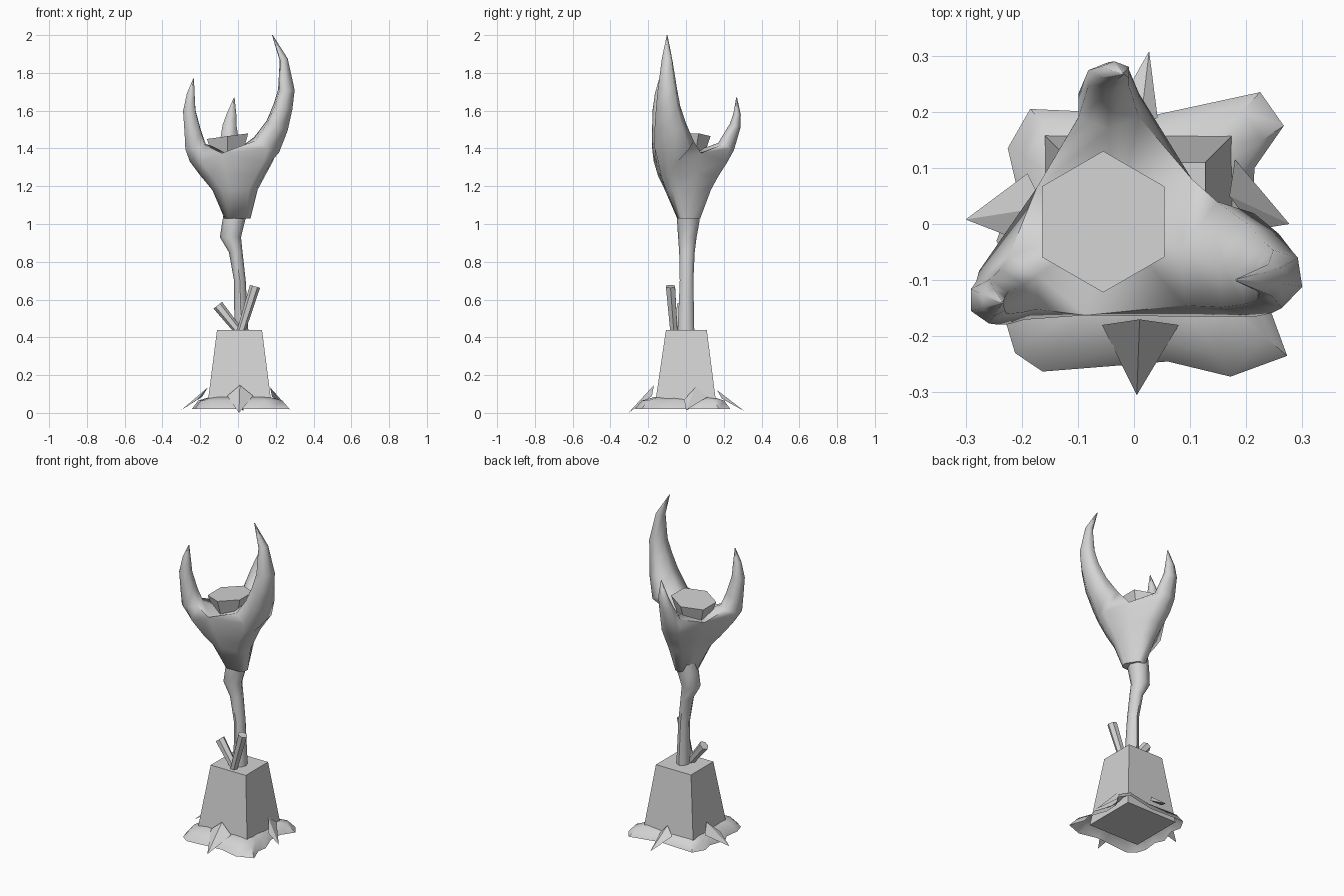
import bpy, bmesh
from math import sin, cos, pi, radians
from mathutils import Vector

cube = bpy.data.objects.get("Cube")
if cube:
    bpy.data.objects.remove(cube, do_unlink=True)

stone = bpy.data.materials.new("grey_stone")
stone.use_nodes = True
GREY = (0.65, 0.65, 0.65, 1)
stone.diffuse_color = GREY
stone.node_tree.nodes["Principled BSDF"].inputs["Base Color"].default_value = GREY


def finish(name, bm, smooth=None):
    """Turn a bmesh into a named object with the stone material."""
    bmesh.ops.recalc_face_normals(bm, faces=bm.faces)
    mesh = bpy.data.meshes.new(name)
    bm.to_mesh(mesh)
    bm.free()
    mesh.materials.append(stone)
    obj = bpy.data.objects.new(name, mesh)
    bpy.context.collection.objects.link(obj)
    if smooth:
        bpy.ops.object.select_all(action='DESELECT')
        obj.select_set(True)
        bpy.context.view_layer.objects.active = obj
        bpy.ops.object.shade_smooth_by_angle(angle=radians(smooth))


def skin(bm, loops):
    """Bridge successive vertex loops of equal length with quads."""
    for low, high in zip(loops, loops[1:]):
        for i in range(len(low)):
            j = (i + 1) % len(low)
            bm.faces.new((low[i], low[j], high[j], high[i]))


def add_loops(bm, rings):
    return [[bm.verts.new(p) for p in ring] for ring in rings]


def loft(name, rings, smooth=None, open_base=False):
    """Skin a list of point rings and cap the ends."""
    bm = bmesh.new()
    loops = add_loops(bm, rings)
    skin(bm, loops)
    if not open_base:
        bm.faces.new(loops[0])
    bm.faces.new(loops[-1])
    finish(name, bm, smooth)


def tube_rings(path, facing, sides, turn=0):
    """Ellipses along a path of (x, y, z, depth radius, width radius)."""
    points = [Vector(p[:3]) for p in path]
    side = Vector((0, 0, 1)).cross(Vector(facing)).normalized()
    rings = []
    for i, p in enumerate(path):
        along = points[min(i + 1, len(path) - 1)] - points[max(i - 1, 0)]
        out = side.cross(along).normalized()
        angles = [2 * pi * (k + turn) / sides for k in range(sides)]
        rings.append([points[i] + out * p[3] * cos(a) + side * p[4] * sin(a)
                      for a in angles])
    return rings


def rectangle(x, y, hx, hy, z):
    return [(x + sx * hx, y + sy * hy, z)
            for sx, sy in ((-1, -1), (1, -1), (1, 1), (-1, 1))]


# Tapered square pedestal
loft("pedestal", [rectangle(0.008, -0.002, 0.172, 0.165, 0.025),
                  rectangle(0.008, 0.002, 0.119, 0.108, 0.44)])

# Lumpy ground skirt around the pedestal
outline = [(-0.185, 0.205), (-0.225, 0.135), (-0.21, 0.07), (-0.245, -0.03),
           (-0.22, -0.08), (-0.23, -0.17), (-0.212, -0.23), (-0.163, -0.263),
           (0, -0.25), (0.06, -0.245), (0.172, -0.272), (0.273, -0.235),
           (0.24, -0.145), (0.25, -0.09), (0.21, 0.02), (0.215, 0.1),
           (0.267, 0.175), (0.225, 0.235), (0.04, 0.195)]
loft("ground_skirt", [[(x * s, y * s, z) for x, y in outline]
                      for s, z in ((1, 0.02), (0.86, 0.065), (0.6, 0.085))],
     40, open_base=True)

# Pointed leaves: two base corners, ridge peak and tip
leaves = {
    "front_leaf": [(-0.057, -0.18, 0.09), (0.08, -0.18, 0.09),
                   (0.01, -0.17, 0.147), (0.005, -0.305, 0.0)],
    "left_leaf": [(0.18, 0.115, 0.085), (0.215, -0.01, 0.07),
                  (0.17, 0.05, 0.135), (0.277, 0, 0.015)],
    "right_leaf": [(-0.19, 0.09, 0.085), (-0.215, -0.025, 0.07),
                   (-0.16, 0.03, 0.135), (-0.3, 0.008, 0.015)],
    "back_leaf": [(-0.04, 0.19, 0.075), (0.042, 0.19, 0.075),
                  (0.01, 0.165, 0.12), (0.027, 0.308, 0.01)],
}
for name, corners in leaves.items():
    bm = bmesh.new()
    v = [bm.verts.new(c) for c in corners]
    for skip in range(4):
        bm.faces.new([v[i] for i in range(4) if i != skip])
    finish(name, bm)

# Crooked stem
FRONT = (0, -1, 0)
loft("stem", tube_rings([
    (0.018, 0, 0.43, 0.044, 0.037), (0.01, 0.003, 0.7, 0.036, 0.031),
    (-0.012, 0.005, 0.85, 0.041, 0.036), (-0.04, 0.007, 0.93, 0.049, 0.056),
    (-0.022, 0.012, 1.02, 0.06, 0.06), (-0.012, 0.015, 1.08, 0.06, 0.06)],
    FRONT, 8), 50)

# Broken twigs beside the stem
loft("right_twig", tube_rings([(0.005, -0.04, 0.43, 0.022, 0.022),
                               (-0.107, -0.022, 0.57, 0.029, 0.029)], (-1, 0, 0), 6))
loft("left_twig", tube_rings([(0.015, -0.064, 0.43, 0.022, 0.022),
                              (0.09, -0.082, 0.67, 0.028, 0.028)], (1, 0, 0), 6))


# Three-cornered cup: each corner gives three points, each web one
def cup_ring(z, web_z, corners, width):
    centre = sum((Vector(c) for c in corners), Vector((0, 0))) / 3
    trios = []
    for c in corners:
        out = (Vector(c) - centre).normalized()
        side = Vector((-out.y, out.x)) * width
        trios.append([Vector(c) - side, Vector(c) + out * width * 0.3,
                      Vector(c) + side])
    ring = []
    for i, trio in enumerate(trios):
        web = trio[2].lerp(trios[(i + 1) % 3][0], (0.33, 0.5, 0.5)[i])
        ring += [(p.x, p.y, z) for p in trio] + [(web.x, web.y, web_z)]
    return ring


# Curved claws in the same order as the cup corners: right, left, back
claws = [
    ((-0.88, -0.45, 0), [
        (-0.225, -0.118, 1.41, 0.062, 0.062), (-0.24, -0.13, 1.49, 0.049, 0.05),
        (-0.258, -0.138, 1.6, 0.037, 0.04), (-0.25, -0.14, 1.69, 0.023, 0.025),
        (-0.235, -0.14, 1.77, 0.002, 0.002)]),
    ((0.95, -0.3, 0), [
        (0.152, -0.063, 1.42, 0.08, 0.112), (0.207, -0.083, 1.52, 0.064, 0.09),
        (0.238, -0.095, 1.62, 0.054, 0.068), (0.256, -0.098, 1.71, 0.046, 0.054),
        (0.242, -0.1, 1.87, 0.023, 0.03), (0.182, -0.1, 2.0, 0.002, 0.002)]),
    ((0, 1, 0), [
        (-0.045, 0.212, 1.41, 0.046, 0.062), (-0.045, 0.26, 1.52, 0.03, 0.042),
        (-0.035, 0.27, 1.58, 0.02, 0.03), (-0.02, 0.268, 1.67, 0.002, 0.002)]),
]

bm = bmesh.new()
loops = add_loops(bm, [
    cup_ring(1.03, 1.03, [(-0.06, -0.025), (0.055, -0.022), (0, 0.068)], 0.025),
    cup_ring(1.18, 1.18, [(-0.11, -0.075), (0.08, -0.065), (-0.01, 0.118)], 0.045),
    cup_ring(1.25, 1.27, [(-0.165, -0.1), (0.115, -0.083), (-0.02, 0.153)], 0.055),
    cup_ring(1.33, 1.375, [(-0.225, -0.122), (0.16, -0.095), (-0.035, 0.203)], 0.057)])
skin(bm, loops)
bm.faces.new(loops[0])
rim = loops[-1]
hollow = bm.verts.new((-0.035, 0, 1.37))
# Each claw grows from its corner, the two webs beside it and the hollow
for i, (facing, path) in enumerate(claws):
    k = i * 4
    base = [rim[k], rim[k + 1], rim[k + 2], rim[k + 3], hollow, rim[k - 1]]
    rings = add_loops(bm, tube_rings(path, facing, 6, -1))
    skin(bm, [base] + rings)
    bm.faces.new(rings[-1])
finish("clawed_cup", bm, 70)


# Tilted hexagonal block held in the cup
def hexagon(radius, z):
    ring = [(radius * sin(k * pi / 3), radius * cos(k * pi / 3)) for k in range(6)]
    return [(x - 0.055, y + 0.004, z + x * 0.136) for x, y in ring]


loft("held_block", [hexagon(0.09, 1.36), hexagon(0.126, 1.465)])
